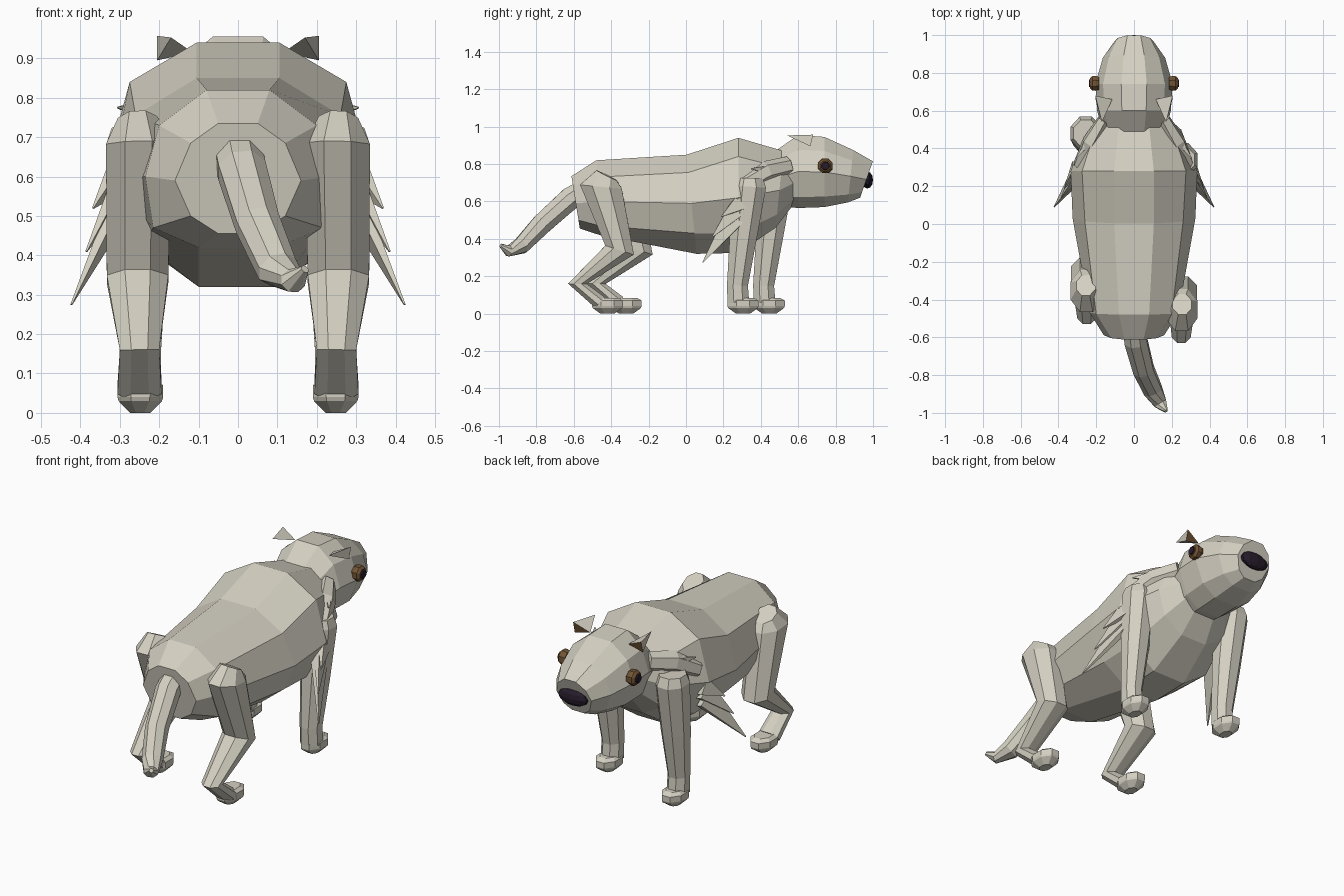
import bpy, bmesh
from math import sin, cos, pi
from mathutils import Vector

if "Cube" in bpy.data.objects:
    bpy.data.objects.remove(bpy.data.objects["Cube"])


def material(name, rgb):
    m = bpy.data.materials.new(name)
    m.use_nodes = True
    m.diffuse_color = (*rgb, 1)
    m.node_tree.nodes["Principled BSDF"].inputs["Base Color"].default_value = (*rgb, 1)
    return m


FUR = material("pale fur", (0.66, 0.63, 0.54))
BROWN = material("brown", (0.17, 0.09, 0.035))
DARK = material("dark plum", (0.02, 0.012, 0.025))


def finish(name, bm, mats):
    bmesh.ops.recalc_face_normals(bm, faces=bm.faces[:])
    mesh = bpy.data.meshes.new(name)
    bm.to_mesh(mesh)
    bm.free()
    for m in mats:
        mesh.materials.append(m)
    obj = bpy.data.objects.new(name, mesh)
    bpy.context.collection.objects.link(obj)
    return obj


def loft(name, rings, mat=FUR):
    """Skin equal-sized rings of points and cap both ends."""
    bm = bmesh.new()
    loops = [[bm.verts.new(p) for p in ring] for ring in rings]
    n = len(loops[0])
    for a, b in zip(loops, loops[1:]):
        for i in range(n):
            j = (i + 1) % n
            bm.faces.new((a[i], a[j], b[j], b[i]))
    bm.faces.new(loops[0])
    bm.faces.new(loops[-1])
    return finish(name, bm, [mat])


def circle(sides):
    """Corners of a polygon whose flat sides touch the unit circle."""
    r = 1 / cos(pi / sides)
    return [(r * cos(a), r * sin(a)) for a in [2 * pi * (k + .5) / sides for k in range(sides)]]


def tube(name, path, sides=8):
    """Path entries are (x, y, z, sideways radius, depth radius)."""
    pts = [Vector(p[:3]) for p in path]
    rings = []
    for i, p in enumerate(pts):
        before = p - pts[i - 1] if i else pts[1] - p
        after = pts[i + 1] - p if i + 1 < len(pts) else before
        t = (before.normalized() + after.normalized()).normalized()
        u = Vector((1, 0, 0))
        u = (u - t * u.dot(t)).normalized()
        v = t.cross(u)
        rings.append([p + u * c * path[i][3] + v * s * path[i][4] for c, s in circle(sides)])
    return loft(name, rings)


def section(y, half, slant=0):
    """Mirror a half outline (top to bottom) into a ring leaning along y."""
    mid = (half[0][1] + half[-1][1]) / 2
    outline = half + [(-x, z) for x, z in reversed(half)]
    return [Vector((x, y + slant * (z - mid), z)) for x, z in outline]


# Barrel-shaped body
loft("body", [
    section(-0.59, [(.05, .735), (.12, .685), (.16, .59), (.12, .5), (.05, .455)], -.16),
    section(-0.47, [(.08, .82), (.2, .73), (.235, .6), (.215, .47), (.1, .42)], -.05),
    section(0.03, [(.105, .85), (.26, .755), (.325, .59), (.24, .43), (.1, .32)], -.1),
    section(0.28, [(.105, .94), (.275, .84), (.335, .62), (.25, .43), (.1, .325)]),
    section(0.50, [(.08, .87), (.2, .78), (.25, .66), (.2, .53), (.08, .46)], .1),
    section(0.58, [(.06, .84), (.13, .78), (.16, .7), (.13, .62), (.06, .59)]),
])

# Head with a blunt snout
PROFILE = [(.33, 1), (.8, .6), (1, 0), (.75, -.7), (.35, -1)]
head = []
for y, w, top, low, slant in [(.485, .165, .875, .575, 0), (.60, .195, .955, .565, 0),
                              (.74, .205, .945, .57, 0), (.88, .165, .875, .595, .1),
                              (.965, .105, .815, .62, .35)]:
    c, h = (top + low) / 2, (top - low) / 2
    head.append(section(y, [(a * w, c + b * h) for a, b in PROFILE], slant))
loft("head", head)

# Nose
bm = bmesh.new()
bmesh.ops.create_uvsphere(bm, u_segments=10, v_segments=6, radius=1)
bmesh.ops.scale(bm, vec=(.09, .03, .046), verts=bm.verts)
bmesh.ops.translate(bm, vec=(0, .97, .715), verts=bm.verts)
finish("nose", bm, [DARK])

# Tail curling up at the tip
tube("tail", [(0, -.54, .66, .06, .06), (.01, -.62, .615, .06, .06), (.05, -.77, .48, .055, .055),
              (.10, -.88, .365, .05, .045), (.14, -.95, .335, .035, .028),
              (.17, -.99, .365, .01, .01)])


def paw(name, x, y):
    loft(name, [[(x + .058 * k * c, y + .083 * k * s, z) for c, s in circle(8)]
                for z, k in [(0, .45), (.03, .95), (.04, 1), (.07, 1), (.085, .7)]])


for s, side in [(1, "left"), (-1, "right")]:
    hind = 0 if s > 0 else .1
    fore = 0 if s > 0 else .14

    # Legs and paws, with one side stepping forward
    tube(side + "_hind_leg", [(s * x, y + hind, z, rx, ry) for x, y, z, rx, ry in [
        (.255, -.425, .74, .05, .06), (.252, -.455, .68, .083, .112), (.255, -.355, .34, .078, .08),
        (.25, -.58, .16, .05, .05), (.25, -.46, .06, .056, .038)]])
    paw(side + "_hind_paw", s * .248, -.42 + hind)
    tube(side + "_front_leg", [(s * x, y + fore, z, rx, ry) for x, y, z, rx, ry in [
        (.255, .34, .725, .065, .07), (.255, .34, .68, .08, .088), (.25, .305, .4, .07, .072),
        (.248, .275, .15, .052, .056), (.248, .28, .06, .054, .058)]])
    paw(side + "_front_paw", s * .248, .305 + fore)

    # Shoulder fold running from the neck to the leg
    tube(side + "_shoulder", [(s * .155, .55, .79, .035, .045), (s * .225, .43, .76, .045, .05),
                              (s * .285, .31, .69, .035, .04)], 6)

    # Pointed fur tufts behind the elbow and on the shoulder
    tufts = [((.30, .27, .53), (.423, .09, .275), .058), ((.30, .28, .57), (.385, .14, .41), .05),
             ((.31, .30, .60), (.368, .19, .52), .045), ((.23, .45, .77), (.305, .35, .775), .025)]
    for i, (a, b, r) in enumerate(tufts):
        tube(f"{side}_tuft_{i + 1}", [(s * a[0], *a[1:], .018, r), (s * b[0], *b[1:], .002, .002)], 4)

    # Rounded eye with a dark pupil
    for part, mat, steps in [("eye", BROWN, [(.185, .034), (.205, .039), (.22, .038), (.232, .027)]),
                             ("pupil", DARK, [(.23, .022), (.239, .019)])]:
        loft(f"{side}_{part}", [[(s * x, .745 + r * c, .79 + r * d) for c, d in circle(8)]
                                for x, r in steps], mat)

    # Ear flared outward, with a brown inner face towards the nose
    bm = bmesh.new()
    tip, rear, low, base = [bm.verts.new((s * x, y, z)) for x, y, z in
                            [(.205, .68, .957), (.17, .54, .953), (.205, .665, .895), (.115, .66, .915)]]
    for f in [(tip, rear, base), (tip, low, base), (tip, rear, low), (rear, low, base)]:
        bm.faces.new(f)
    ear = finish(side + "_ear", bm, [FUR, BROWN])
    for f in ear.data.polygons:
        f.material_index = int(f.normal.y > .6)
